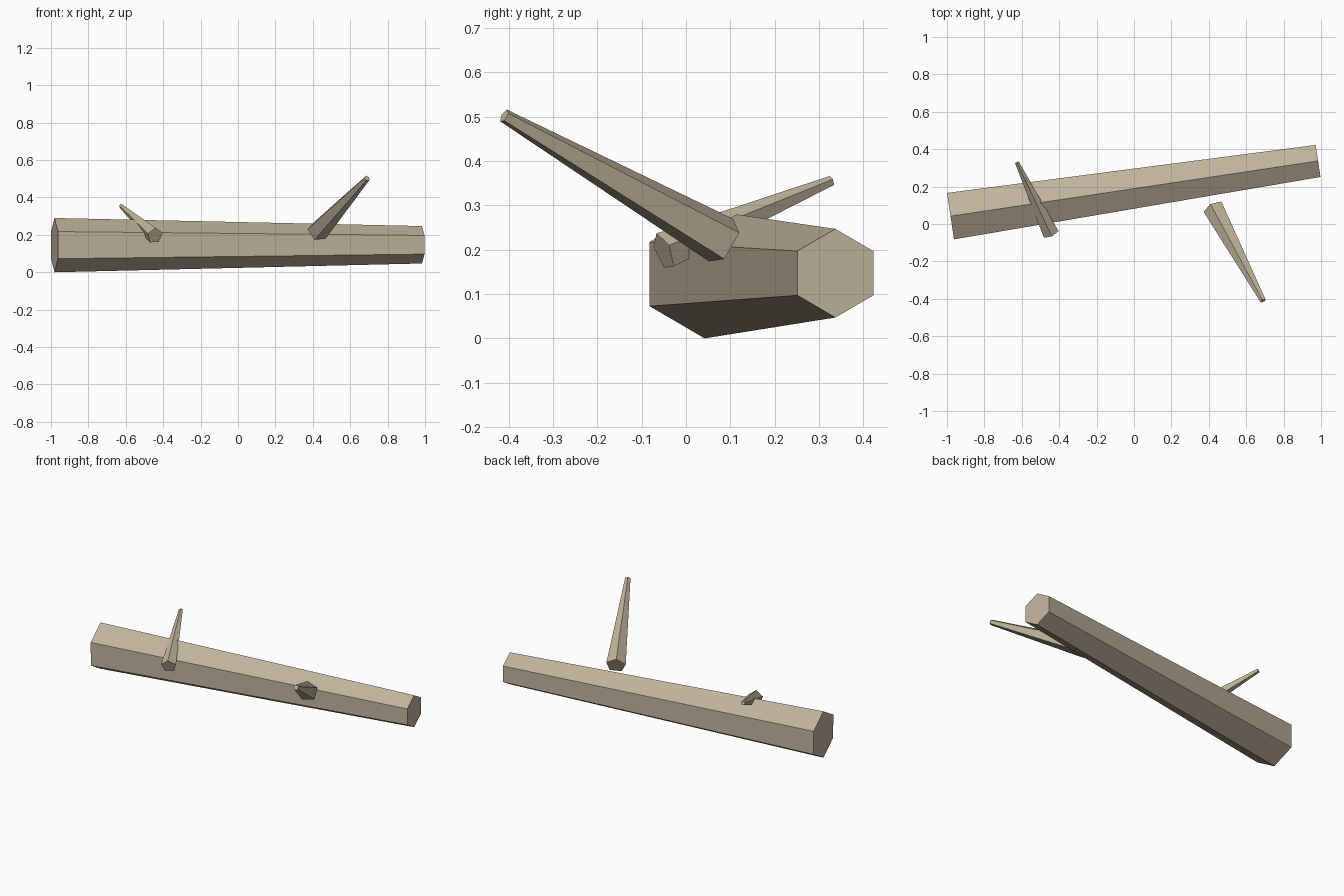
import bpy
import bmesh
from math import cos, sin, radians
from mathutils import Vector

cube = bpy.data.objects.get("Cube")
if cube:
    bpy.data.objects.remove(cube, do_unlink=True)

# Weathered wood colour
wood = bpy.data.materials.new("pale_wood")
wood.use_nodes = True
colour = (0.52, 0.45, 0.33, 1)
wood.diffuse_color = colour
wood.node_tree.nodes["Principled BSDF"].inputs["Base Color"].default_value = colour


def tapered_prism(name, start, end, r_start, r_end, sides, turn=0):
    """Flat-sided, capped taper between two points, one corner facing up."""
    start, end = Vector(start), Vector(end)
    axis = (end - start).normalized()
    across = axis.cross(Vector((0, 0, 1))).normalized()
    up = across.cross(axis)
    bm = bmesh.new()
    rings = []
    for centre, radius in ((start, r_start), (end, r_end)):
        ring = []
        for i in range(sides):
            a = radians(90 + turn + 360 * i / sides)
            ring.append(bm.verts.new(centre + radius * (across * cos(a) + up * sin(a))))
        rings.append(ring)
    for ring in rings:
        bm.faces.new(ring)
    for i in range(sides):
        j = (i + 1) % sides
        bm.faces.new((rings[0][i], rings[0][j], rings[1][j], rings[1][i]))
    bmesh.ops.recalc_face_normals(bm, faces=bm.faces)
    mesh = bpy.data.meshes.new(name)
    bm.to_mesh(mesh)
    bm.free()
    mesh.materials.append(wood)
    obj = bpy.data.objects.new(name, mesh)
    bpy.context.collection.objects.link(obj)
    return obj


# Fallen trunk with two tapering branch stubs
tapered_prism("trunk", (-0.981, 0.042, 0.145), (0.984, 0.337, 0.147), 0.145, 0.1, 6)
tapered_prism("left_branch", (0.425, 0.086, 0.218), (0.69, -0.41, 0.502), 0.058, 0.016, 5, -5)
tapered_prism("right_branch", (-0.444, -0.051, 0.195), (-0.625, 0.328, 0.355), 0.045, 0.012, 5, 3)
